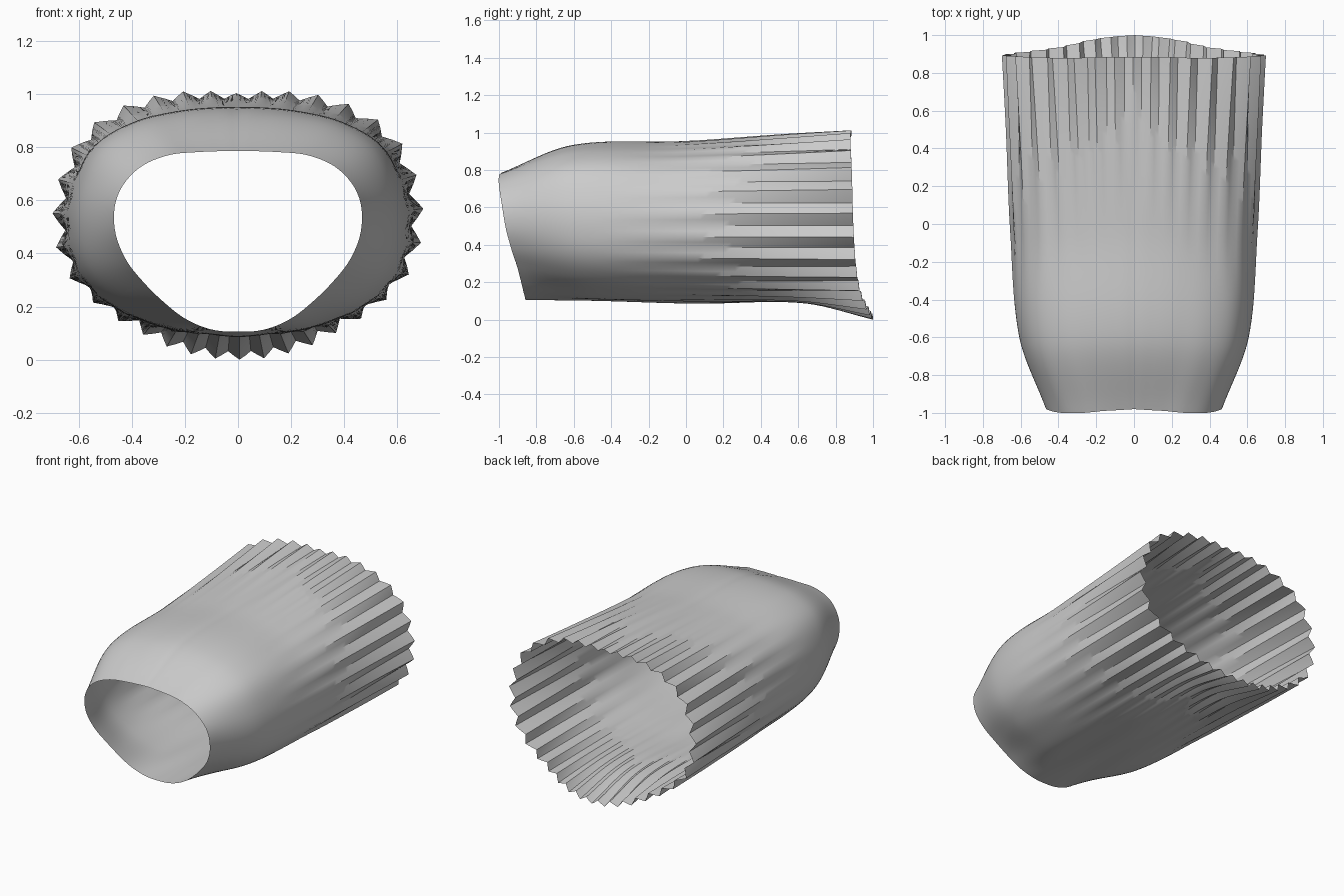
import bpy, bmesh, math

if "Cube" in bpy.data.objects:
    bpy.data.objects.remove(bpy.data.objects["Cube"])

# Polar cross-sections about z = 0.5: radius every 15 degrees, bottom to top
SECTIONS = [
    (0.0, [.39, .395, .395, .395, .41, .44, .465, .47, .44, .385, .33, .30, .29]),
    (0.2, [.395, .40, .44, .48, .54, .59, .607, .61, .60, .545, .485, .45, .435]),
    (0.5, [.41, .415, .45, .50, .57, .63, .65, .65, .625, .56, .505, .47, .455]),
    (0.8, [.40, .41, .45, .51, .58, .64, .662, .67, .65, .595, .54, .505, .48]),
    (1.0, [.48, .485, .50, .525, .58, .645, .675, .68, .67, .62, .565, .52, .495]),
]
# Depth of the front and back rims around the half outline, bottom to top
FRONT_Y = [-.86, -.86, -.87, -.885, -.905, -.935, -.965, -.985, -1, -1, -.99, -.985, -.98]
BACK_Y = [1.0, .99, .97, .94, .92, .905, .895, .89, .885, .88, .88, .885, .885]
PLEATS, PER_PLEAT, RINGS = 34, 4, 48


def smooth(xs, ys, x):
    """Cubic Hermite interpolation through uneven samples."""
    n = len(xs)
    i = max(0, min(n - 2, sum(1 for k in xs if k <= x) - 1))

    def slope(k):
        a, b = max(0, k - 1), min(n - 1, k + 1)
        return (ys[b] - ys[a]) / (xs[b] - xs[a])

    h = xs[i + 1] - xs[i]
    t = (x - xs[i]) / h
    return ((2*t**3 - 3*t**2 + 1) * ys[i] + (t**3 - 2*t**2 + t) * h * slope(i)
            + (3*t**2 - 2*t**3) * ys[i + 1] + (t**3 - t**2) * h * slope(i + 1))


ANGLES = [-90 + 15 * k for k in range(13)]
STATIONS = [s[0] for s in SECTIONS]


def tube_point(a, v):
    """Point on the sleeve at angle a (radians) and length fraction v."""
    deg = math.degrees(math.asin(max(-1, min(1, math.sin(a)))))
    y0, y1 = smooth(ANGLES, FRONT_Y, deg), smooth(ANGLES, BACK_Y, deg)
    y = y0 + (y1 - y0) * v
    r = smooth(STATIONS, [smooth(ANGLES, s[1], deg) for s in SECTIONS], v)
    # Pleats fade in towards the back, deepest and longest at the sides
    side = abs(math.cos(a))
    start = 0.1 - 0.6 * side
    fade = max(0, (y - start) / (0.9 - start)) ** 1.3
    phase = (PLEATS * (a - math.radians(6)) / math.tau) % 1
    wave = 4 * abs(phase - 0.5) - 1
    r += (0.013 + 0.010 * side) * fade * wave
    return (r * math.cos(a), y, 0.5 + r * math.sin(a))


# Open pleated sleeve
bm = bmesh.new()
count = PLEATS * PER_PLEAT
rings = []
for j in range(RINGS + 1):
    rings.append([bm.verts.new(tube_point(math.radians(6) + math.tau * i / count, j / RINGS))
                  for i in range(count)])
for lo, hi in zip(rings, rings[1:]):
    for i in range(count):
        k = (i + 1) % count
        bm.faces.new((lo[i], hi[i], hi[k], lo[k]))
bmesh.ops.recalc_face_normals(bm, faces=bm.faces)

# Rest the lowest pleat on the ground
bottom = min(v.co.z for v in bm.verts)
bmesh.ops.translate(bm, verts=bm.verts, vec=(0, 0, -bottom))

mesh = bpy.data.meshes.new("pleated_sleeve")
bm.to_mesh(mesh)
bm.free()
sleeve = bpy.data.objects.new("pleated_sleeve", mesh)
bpy.context.collection.objects.link(sleeve)
bpy.context.view_layer.objects.active = sleeve
sleeve.select_set(True)
bpy.ops.object.shade_smooth_by_angle(angle=math.radians(30))
